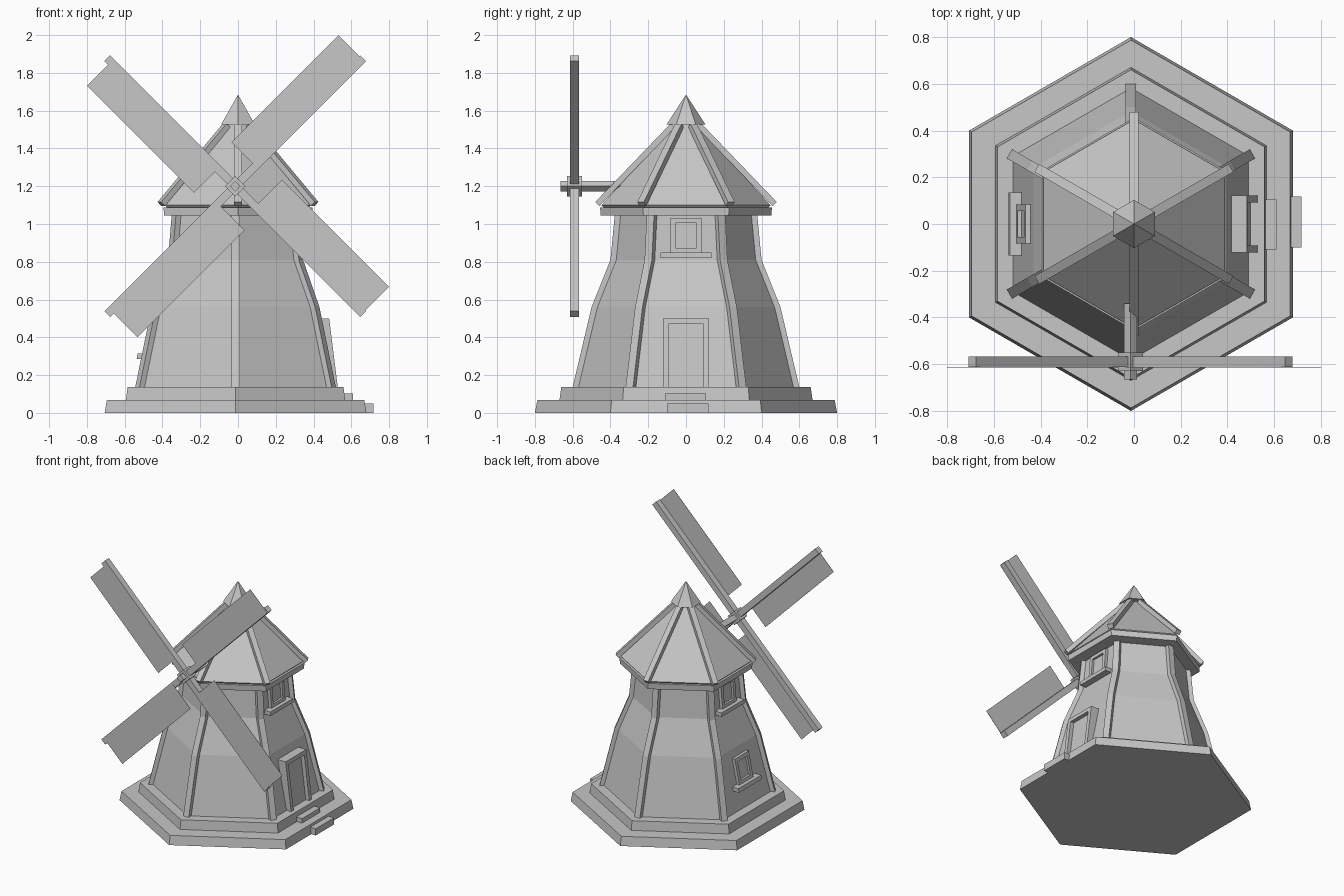
import bpy, bmesh, math
from mathutils import Matrix, Vector

cube = bpy.data.objects.get("Cube")
if cube:
    bpy.data.objects.remove(cube, do_unlink=True)

stone = bpy.data.materials.new("plain grey")
stone.use_nodes = True
GREY = (0.57, 0.57, 0.57, 1)
stone.diffuse_color = GREY
stone.node_tree.nodes["Principled BSDF"].inputs["Base Color"].default_value = GREY

CX = -0.013                       # the tower stands slightly off centre
APOTHEM = math.cos(math.pi / 6)
CORNERS = [math.radians(90 + 60 * k) for k in range(6)]


def finish(name, bm):
    bmesh.ops.recalc_face_normals(bm, faces=bm.faces)
    mesh = bpy.data.meshes.new(name)
    bm.to_mesh(mesh)
    bm.free()
    mesh.materials.append(stone)
    obj = bpy.data.objects.new(name, mesh)
    bpy.context.collection.objects.link(obj)
    return obj


def skin(bm, loops):
    """Join matching vertex loops into a closed solid."""
    count = len(loops[0])
    for low, high in zip(loops, loops[1:]):
        for i in range(count):
            j = (i + 1) % count
            bm.faces.new((low[i], low[j], high[j], high[i]))
    bm.faces.new(loops[0])
    bm.faces.new(loops[-1])


def hex_loft(name, rings, cx):
    """Hexagonal solid through (radius, height) rings."""
    bm = bmesh.new()
    skin(bm, [[bm.verts.new((cx + r * math.cos(a), r * math.sin(a), z)) for a in CORNERS]
              for r, z in rings])
    bmesh.ops.remove_doubles(bm, verts=bm.verts, dist=0.0005)
    return finish(name, bm)


def corner_beams(name, line, inward, width, cx):
    """Six square beams following a (radius, height) line at the corners."""
    for k, a in enumerate(CORNERS):
        bm = bmesh.new()
        out = Vector((math.cos(a), math.sin(a), 0))
        side = Vector((-out.y, out.x, 0)) * width / 2
        loops = []
        for r, z in line:
            outer = Vector((cx, 0, z)) + out * r
            inner = outer - out * inward[0] - Vector((0, 0, inward[1]))
            loops.append([bm.verts.new(p) for p in
                          (outer - side, outer + side, inner + side, inner - side)])
        skin(bm, loops)
        finish(f"{name}_{k + 1}", bm)


def box(name, lo, hi, matrix=Matrix()):
    """Box between two corners, placed by a matrix."""
    bm = bmesh.new()
    bmesh.ops.create_cube(bm, size=1)
    lo, hi = Vector(lo), Vector(hi)
    size = hi - lo
    bm.transform(matrix @ Matrix.Translation((lo + hi) / 2) @ Matrix.Diagonal((*size, 1)))
    return finish(name, bm)


# Stepped base
hex_loft("base_lower", [(0.80, 0), (0.787, 0.068)], CX)
hex_loft("base_upper", [(0.67, 0.068), (0.66, 0.137)], CX)

# Tower walls in two storeys, and corner posts
post_line = [(0.60, 0.137), (0.50, 0.56), (0.40, 0.81), (0.377, 1.05)]
wall_line = [(r - 0.018, z) for r, z in post_line]
hex_loft("lower_walls", wall_line[:2], CX)
hex_loft("upper_walls", wall_line[1:], CX)
corner_beams("corner_post", post_line, (0.04, 0), 0.045, CX)

# Roof panels sunk between ridge beams
hex_loft("roof_ring", [(0.452, 1.045), (0.455, 1.088)], 0)
hex_loft("roof_panels", [(0.435, 1.088), (0.447, 1.1), (0.055, 1.53)], 0)
corner_beams("roof_ridge", [(0.48, 1.117), (0.08, 1.533)], (0.022, 0.022), 0.04, 0)
hex_loft("roof_cap", [(0.103, 1.527), (0, 1.685)], 0)


def wall_frame(z, facing, lean=None):
    """Local frame on a flat wall: x outwards, y sideways, z up, sheared with the slope."""
    for (r0, z0), (r1, z1) in zip(wall_line, wall_line[1:]):
        if z0 <= z < z1:
            break
    r = r0 + (r1 - r0) * (z - z0) / (z1 - z0)
    shear = Matrix.Identity(4)
    shear[0][2] = (r1 - r0) / (z1 - z0) * APOTHEM if lean is None else -lean
    turn = Matrix.Rotation(0 if facing > 0 else math.pi, 4, 'Z')
    return (Matrix.Translation((CX, 0, 0)) @ turn
            @ Matrix.Translation((r * APOTHEM, 0, z)) @ shear)


def surround(name, m, half, height, bar, depth):
    """Two uprights and a head."""
    for s, label in ((-1, "right"), (1, "left")):
        y = sorted((s * half, s * (half - bar)))
        box(f"{name}_{label}_jamb", (-0.05, y[0], 0), (depth, y[1], height - bar), m)
    box(f"{name}_head", (-0.05, -half, height - bar), (depth, half, height), m)


def window(name, z, facing):
    m = wall_frame(z, facing)
    surround(name, m, 0.083, 0.188, 0.027, 0.022)
    box(name + "_bottom_rail", (-0.02, -0.083, 0), (0.022, 0.083, 0.027), m)
    box(name + "_pane", (-0.02, -0.06, 0.02), (0.006, 0.06, 0.17), m)
    box(name + "_sill", (-0.02, -0.135, -0.026), (0.05, 0.135, 0.003), m)


window("upper_left_window", 0.845, 1)
window("upper_right_window", 0.845, -1)
window("lower_right_window", 0.312, -1)

# Door, a little steeper than the wall, and its steps
door = wall_frame(0.137, 1, lean=0.125)
surround("door_frame", door, 0.123, 0.363, 0.03, 0.037)
box("door", (-0.05, -0.095, 0), (0.008, 0.095, 0.335), door)
box("upper_step", (0.54, -0.11, 0.065), (0.61, 0.105, 0.102))
box("lower_step", (0.64, -0.10, 0), (0.717, 0.118, 0.05))

# Sail shaft and hub, both turned to diamonds
HUB = Vector((-0.015, 0, 1.2))
quarter = Matrix.Translation(HUB) @ Matrix.Rotation(math.pi / 4, 4, 'Y')
box("sail_shaft", (-0.02, -0.665, -0.02), (0.02, -0.34, 0.02), quarter)
box("sail_hub", (-0.038, -0.63, -0.038), (0.038, -0.55, 0.038), quarter)

# Four sails: a spar with a thin board along one side of its front
for k in range(4):
    spin = Matrix.Rotation(math.radians(45 - 90 * k), 4, 'Y')
    box(f"sail_spar_{k + 1}", (-0.022, -0.613, 0), (0.022, -0.567, 0.958),
        Matrix.Translation(HUB) @ spin)
    box(f"sail_board_{k + 1}", (-0.189, -0.615, 0.14), (0.012, -0.613, 0.942),
        Matrix.Translation((0, 0, HUB.z)) @ spin)
